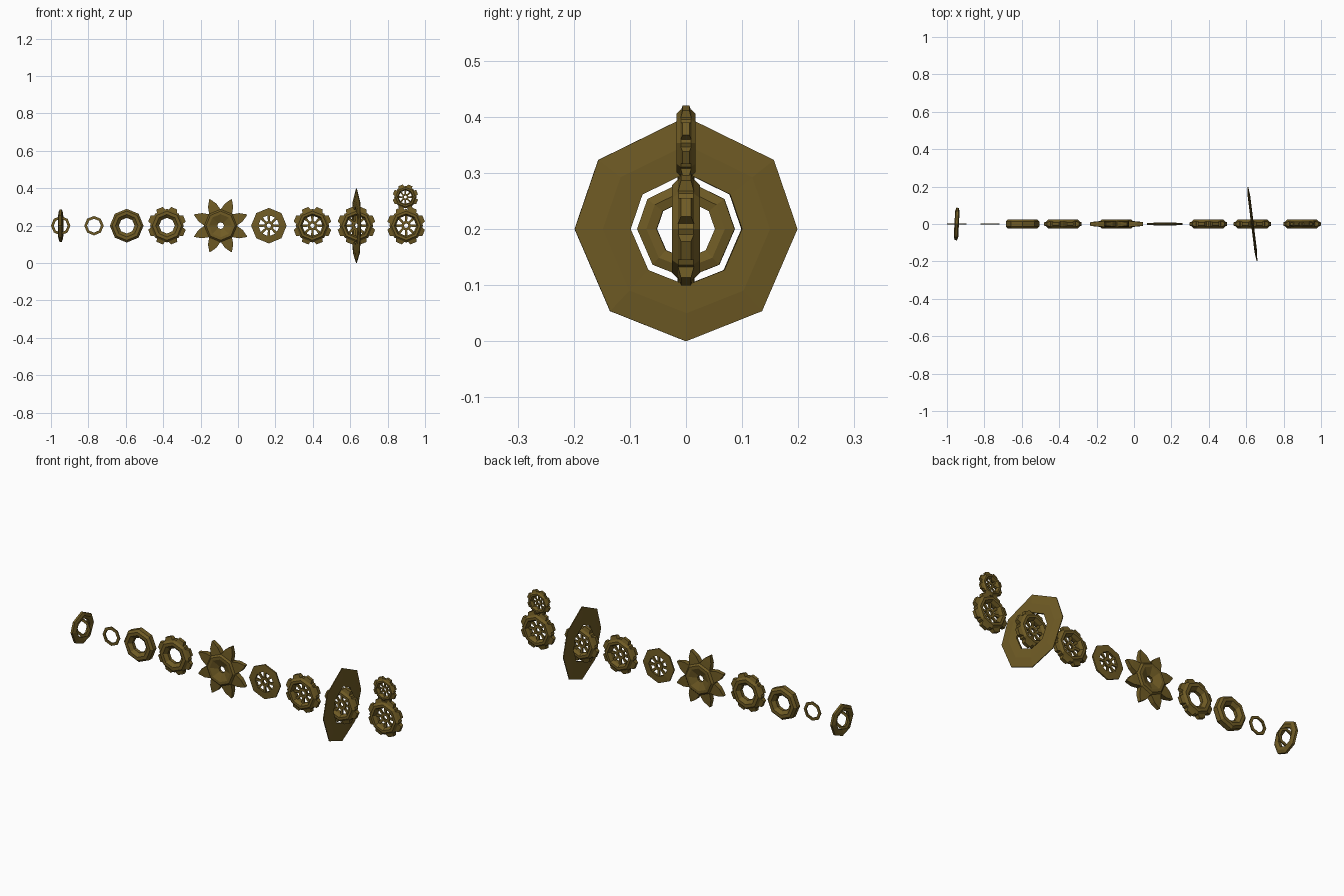
import bpy, bmesh
from math import sin, cos, pi, radians
from mathutils import Matrix, Vector

if "Cube" in bpy.data.objects:
    bpy.data.objects.remove(bpy.data.objects["Cube"])

mat = bpy.data.materials.new("dark_brass")
mat.diffuse_color = (0.16, 0.105, 0.018, 1)
mat.use_nodes = True
mat.node_tree.nodes["Principled BSDF"].inputs["Base Color"].default_value = mat.diffuse_color
EVEN = [radians(90 - 45 * k) for k in range(8)]
# slightly uneven octagon used by the upright rings
UNEVEN = [radians(a) for a in (90, 38, 0, -47, -90, -133, -180, -218)]


def lathe(bm, profile, angles=EVEN):
    """Closed (radius, y) profile swept around the y axis."""
    rings = [[bm.verts.new((r * cos(a), y, r * sin(a))) for r, y in profile] for a in angles]
    n, m = len(rings), len(profile)
    for i in range(n):
        p, q = rings[i], rings[(i + 1) % n]
        for j in range(m):
            k = (j + 1) % m
            bm.faces.new((p[j], p[k], q[k], q[j]))


def radial_blocks(bm, r0, w0, t0, r1, w1, t1, phase):
    """Eight tapered blocks pointing outwards (half width w, half thickness t)."""
    for i in range(8):
        rot = Matrix.Rotation(phase + i * pi / 4, 3, 'Y')
        a, b = [[bm.verts.new(rot @ Vector((r, sy * t, sz * w)))
                 for sy, sz in ((-1, -1), (1, -1), (1, 1), (-1, 1))]
                for r, w, t in ((r0, w0, t0), (r1, w1, t1))]
        bm.faces.new(a)
        bm.faces.new(b[::-1])
        for j in range(4):
            k = (j + 1) % 4
            bm.faces.new((a[j], b[j], b[k], a[k]))


def finish(bm, name, x, z=0.2, turn=0.0, scale=1.0):
    bmesh.ops.recalc_face_normals(bm, faces=bm.faces)
    me = bpy.data.meshes.new(name)
    bm.to_mesh(me)
    bm.free()
    me.materials.append(mat)
    ob = bpy.data.objects.new(name, me)
    ob.location = (x, 0, z)
    ob.rotation_euler = (0, 0, turn)
    ob.scale = (scale,) * 3
    bpy.context.collection.objects.link(ob)


def mirrored(half):
    """Complete a half profile (y > 0) with its mirror image."""
    return half + [(r, -y) for r, y in reversed(half)]


BODY = mirrored([(.09, .013), (.078, .025), (.06, .025), (.042, .009)])
RIM = mirrored([(.09, .013), (.078, .025), (.064, .025), (.055, .009)])


def teeth(bm):
    radial_blocks(bm, .076, .026, .016, .101, .018, .009, pi / 8)


def spokes(bm):
    lathe(bm, mirrored([(.027, .006), (.012, .006)]))
    radial_blocks(bm, .02, .005, .004, .06, .008, .005, 0)


def ring(name, x, profile, turn=0.0, angles=EVEN):
    bm = bmesh.new()
    lathe(bm, profile, angles)
    finish(bm, name, x, turn=turn)


def spoked_gear(name, x, z=0.2, scale=1.0):
    bm = bmesh.new()
    lathe(bm, RIM)
    teeth(bm)
    spokes(bm)
    finish(bm, name, x, z, scale=scale)


# crossed rings at the left end
THIN = mirrored([(.052, .003), (.037, .004)])
ring("small_flat_ring", -.948, THIN)
ring("small_upright_ring", -.948, mirrored([(.087, .006), (.07, .012), (.052, .008)]),
     radians(87), [a for a in UNEVEN])

# plain rings
ring("thin_ring", -.77, THIN)
ring("thick_ring", -.595, BODY)

# toothed ring
bm = bmesh.new()
lathe(bm, BODY)
teeth(bm)
finish(bm, "toothed_ring", -.38)

# spiked wheel with a dished centre
bm = bmesh.new()
lathe(bm, mirrored([(.09, .013), (.078, .025), (.062, .025), (.018, .007)]))
radial_blocks(bm, .074, .034, .016, .118, .024, .013, pi / 8)
radial_blocks(bm, .118, .024, .013, .153, .002, .009, pi / 8)
finish(bm, "spiked_wheel", -.093)

# flat spoked wheel
bm = bmesh.new()
lathe(bm, mirrored([(.095, .004), (.057, .007)]))
spokes(bm)
finish(bm, "spoked_wheel", .165)

# spoked gears, one inside a large upright ring, one carrying a small gear
spoked_gear("spoked_gear", .398)
spoked_gear("ringed_gear", .633)
ring("large_upright_ring", .633, mirrored([(.2, .002), (.15, .007), (.1, .006)]),
     radians(97), UNEVEN)
spoked_gear("end_gear", .899)
spoked_gear("small_top_gear", .895, .353, .67)
